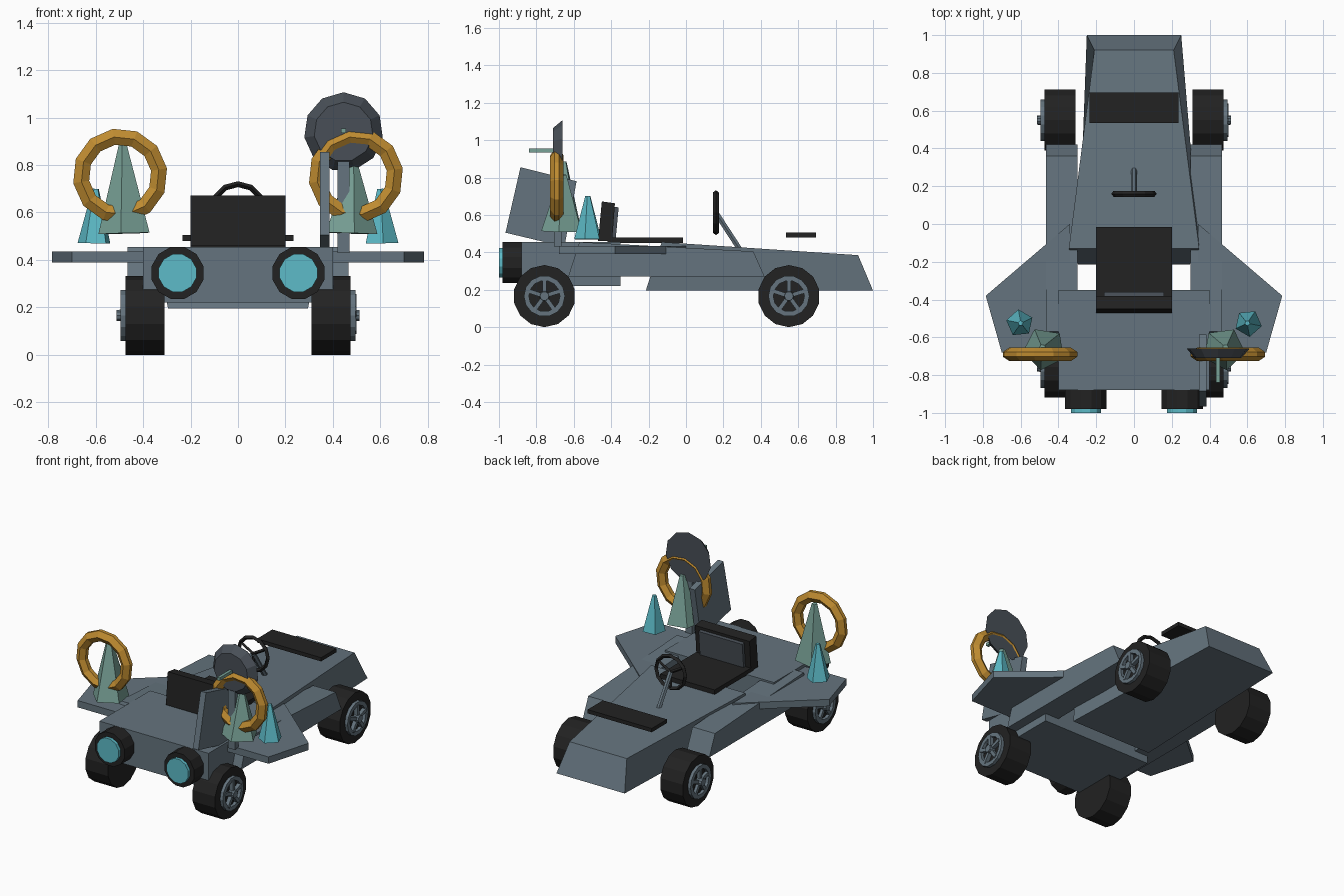
import bpy, bmesh, math
from mathutils import Vector, Matrix

if "Cube" in bpy.data.objects:
    bpy.data.objects.remove(bpy.data.objects["Cube"])

def mat(name, c):
    m = bpy.data.materials.new(name)
    m.diffuse_color = (*c, 1)
    m.use_nodes = True
    m.node_tree.nodes["Principled BSDF"].inputs["Base Color"].default_value = m.diffuse_color
    return m

SLATE = mat("slate", (0.13, 0.175, 0.21))
DARK = mat("dark_slate", (0.065, 0.078, 0.095))
BLACK = mat("black", (0.016, 0.016, 0.016))
CYAN = mat("cyan", (0.11, 0.50, 0.58))
GREEN = mat("sage_green", (0.19, 0.36, 0.31))
GOLD = mat("gold", (0.52, 0.26, 0.03))

def finish(name, bm, m):
    bmesh.ops.recalc_face_normals(bm, faces=bm.faces)
    me = bpy.data.meshes.new(name)
    bm.to_mesh(me)
    bm.free()
    me.materials.append(m)
    ob = bpy.data.objects.new(name, me)
    bpy.context.collection.objects.link(ob)
    return ob

def loft(name, a, b, m):
    """Solid between two matching point loops."""
    bm = bmesh.new()
    va, vb = [bm.verts.new(p) for p in a], [bm.verts.new(p) for p in b]
    bm.faces.new(va)
    bm.faces.new(vb)
    n = len(va)
    for i in range(n):
        bm.faces.new((va[i], va[(i + 1) % n], vb[(i + 1) % n], vb[i]))
    return finish(name, bm, m)

def side_prism(name, yz, x0, x1, m):
    return loft(name, [(x0, y, z) for y, z in yz], [(x1, y, z) for y, z in yz], m)

def box(name, x, y, z, m):
    return side_prism(name, [(y[0], z[0]), (y[1], z[0]), (y[1], z[1]), (y[0], z[1])], x[0], x[1], m)

def frustum(name, p, q, r0, r1, n, m, turn=0.0):
    """Round solid from p to q with n sides."""
    p, q = Vector(p), Vector(q)
    rot = (q - p).to_track_quat('Z', 'Y').to_matrix()
    def ring(c, r):
        return [c + rot @ Vector((r * math.cos(turn + math.tau * i / n),
                                  r * math.sin(turn + math.tau * i / n), 0)) for i in range(n)]
    return loft(name, ring(p, r0), ring(q, r1), m)

def torus(name, c, profile, n, axis, m, turn=0.0):
    """Ring: (radius, axial offset) profile swept around axis 'X' or 'Y'."""
    bm = bmesh.new()
    rows = []
    for i in range(n):
        t = turn + math.tau * i / n
        row = []
        for r, o in profile:
            u, v = r * math.cos(t), r * math.sin(t)
            off = (o, u, v) if axis == 'X' else (u, o, v)
            row.append(bm.verts.new(Vector(c) + Vector(off)))
        rows.append(row)
    k = len(profile)
    for i in range(n):
        a, b = rows[i], rows[(i + 1) % n]
        for j in range(k):
            bm.faces.new((a[j], a[(j + 1) % k], b[(j + 1) % k], b[j]))
    return finish(name, bm, m)

# Nose: wedge whose top and bottom taper differently
loft("nose",
     [(-0.25, 1, 0.195), (0.25, 1, 0.195), (0.295, -0.215, 0.195), (-0.295, -0.215, 0.195)],
     [(-0.21, 0.92, 0.385), (0.21, 0.92, 0.385), (0.345, -0.13, 0.455), (-0.345, -0.13, 0.455)], SLATE)
box("hood_plate", (-0.235, 0.235), (0.535, 0.695), (0.48, 0.505), BLACK)

# Rear engine body
box("rear_body", (-0.4, 0.4), (-0.88, -0.35), (0.22, 0.455), SLATE)

# Seat
box("seat_cushion", (-0.2, 0.2), (-0.42, -0.015), (0.45, 0.48), BLACK)
side_prism("seat_back", [(-0.47, 0.46), (-0.45, 0.672), (-0.38, 0.662), (-0.395, 0.46)], -0.2, 0.2, BLACK)
side_prism("seat_back_pad", [(-0.40, 0.48), (-0.39, 0.645), (-0.36, 0.64), (-0.375, 0.48)], -0.16, 0.16, DARK)

# Steering wheel and column
sc = Vector((0, 0.16, 0.612))
torus("steering_wheel", sc, [(0.12, 0), (0.108, 0.016), (0.095, 0), (0.108, -0.016)], 12, 'Y', BLACK)
for i in range(3):
    a = math.radians(-90 + 120 * i)
    frustum("steering_spoke", sc, sc + Vector((math.cos(a), 0, math.sin(a))) * 0.105, 0.01, 0.01, 4, BLACK)
frustum("steering_column", sc, (0, 0.285, 0.42), 0.016, 0.016, 6, SLATE)

for s, side in ((-1, "left"), (1, "right")):
    # Side pods and wings
    side_prism(side + "_pod", [(-0.63, 0.27), (-0.57, 0.455), (0.36, 0.405), (0.42, 0.27)],
               s * 0.3, s * 0.465, SLATE)
    plan = [(0.34, 0.0), (0.785, -0.38), (0.7, -0.68), (0.34, -0.68)]
    loft(side + "_wing", [(s * x, y, 0.39) for x, y in plan], [(s * x, y, 0.435) for x, y in plan], SLATE)

    # Thrusters
    tx = s * 0.255
    frustum(side + "_thruster", (tx, -0.86, 0.345), (tx, -0.98, 0.345), 0.113, 0.113, 12, BLACK, math.pi / 12)
    frustum(side + "_thruster_glow", (tx, -0.97, 0.345), (tx, -1.0, 0.345), 0.082, 0.082, 12, CYAN, math.pi / 12)

    # Wheels with a rim and five spokes
    for wy, end in ((0.55, "nose"), (-0.757, "rear")):
        w = side + "_" + end
        frustum(w + "_tyre", (s * 0.31, wy, 0.166), (s * 0.475, wy, 0.166), 0.166, 0.166, 14, BLACK, math.pi / 14)
        torus(w + "_rim", (s * 0.482, wy, 0.166),
              [(0.11, -0.013), (0.11, 0.013), (0.083, 0.013), (0.083, -0.013)], 14, 'X', SLATE)
        frustum(w + "_hub", (s * 0.47, wy, 0.166), (s * 0.513, wy, 0.166), 0.028, 0.024, 10, SLATE)
        for i in range(5):
            ob = box(w + "_spoke", (-0.012, 0.018), (-0.011, 0.011), (0.0, 0.09), SLATE)
            ob.matrix_world = (Matrix.Translation((s * 0.482, wy, 0.166))
                               @ Matrix.Rotation(math.tau * i / 5, 4, 'X'))

    # Crystals and gold rings
    top = 0.885 if s < 0 else 0.815
    frustum(side + "_green_crystal", (s * 0.475, -0.66, 0.512), (s * 0.485, -0.655, top),
            0.115, 0.018, 5, GREEN, 0.3)
    frustum(side + "_cyan_crystal", (s * 0.605, -0.525, 0.47), (s * 0.6, -0.525, 0.70),
            0.073, 0.014, 5, CYAN, 0.1)
    torus(side + "_gold_ring", (s * 0.497, -0.69, 0.755),
          [(0.2, -0.012), (0.2, 0.012), (0.165, 0.036), (0.132, 0.014), (0.132, -0.014), (0.165, -0.036)],
          12, 'Y', GOLD, math.pi / 12 * 0.6)

# Tilted fin
side_prism("fin", [(-0.965, 0.505), (-0.885, 0.855), (-0.585, 0.78), (-0.65, 0.43)], 0.345, 0.385, SLATE)

# Dish with mast and antenna
frustum("dish", (0.445, -0.71, 0.94), (0.445, -0.66, 0.94), 0.125, 0.167, 11, DARK, math.pi / 2)
box("dish_mast", (0.42, 0.47), (-0.705, -0.665), (0.43, 0.83), SLATE)
box("dish_antenna", (0.435, 0.455), (-0.84, -0.70), (0.935, 0.955), GREEN)
